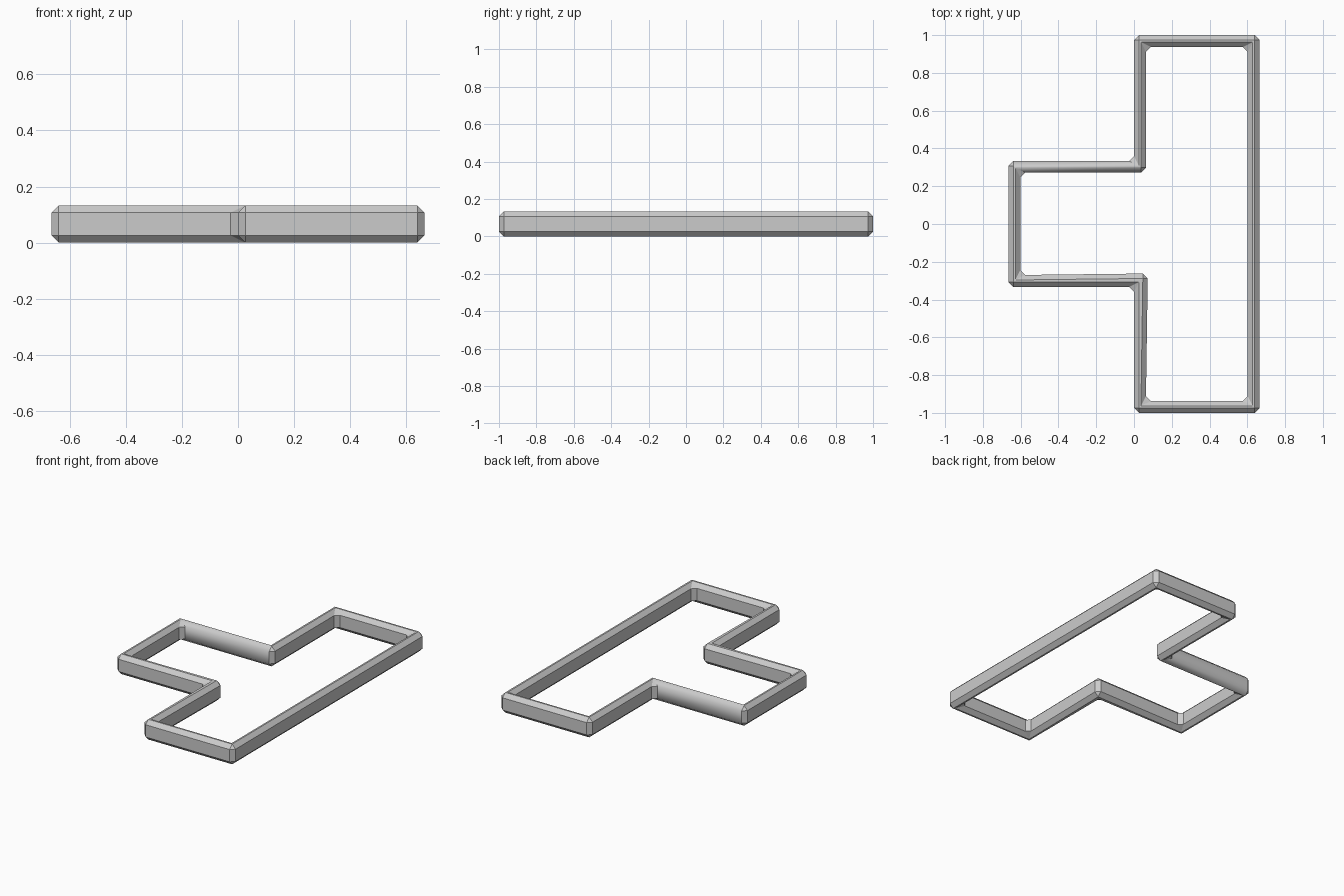
import bpy, bmesh, math

if "Cube" in bpy.data.objects:
    bpy.data.objects.remove(bpy.data.objects["Cube"])

HEIGHT = 0.133
BEVEL = 0.026

# T-shaped outline, outer and inner loops (one inner corner slightly askew)
outer = [(0.665, -1), (0.665, 1), (0, 1), (0, 0.333),
         (-0.665, 0.333), (-0.665, -0.333), (0, -0.333), (0, -1)]
inner = [(0.602, -0.937), (0.602, 0.937), (0.063, 0.937), (0.063, 0.272),
         (-0.602, 0.272), (-0.602, -0.27), (0.073, -0.262), (0.063, -0.937)]

bm = bmesh.new()


def ring(loop, z):
    return [bm.verts.new((x, y, z)) for x, y in loop]


# Rectangular-section frame: outer wall, top, inner wall, bottom
rings = [ring(outer, 0), ring(outer, HEIGHT), ring(inner, HEIGHT), ring(inner, 0)]
n = len(outer)
for r in range(4):
    a, b = rings[r], rings[(r + 1) % 4]
    for i in range(n):
        j = (i + 1) % n
        bm.faces.new((a[i], a[j], b[j], b[i]))
bmesh.ops.recalc_face_normals(bm, faces=bm.faces)

# Chamfer every real edge
sharp = [e for e in bm.edges if e.calc_face_angle(0) > math.radians(30)]
bmesh.ops.bevel(bm, geom=sharp, offset=BEVEL, offset_type='OFFSET', segments=1,
                profile=0.5, affect='EDGES', clamp_overlap=True)

# One arm is softly shaded, the rest is flat
for f in bm.faces:
    c = f.calc_center_median()
    f.smooth = -0.6 < c.x < 0 and 0.26 < c.y < 0.34

mesh = bpy.data.meshes.new("t_frame")
bm.to_mesh(mesh)
bm.free()
frame = bpy.data.objects.new("t_frame", mesh)
bpy.context.collection.objects.link(frame)
